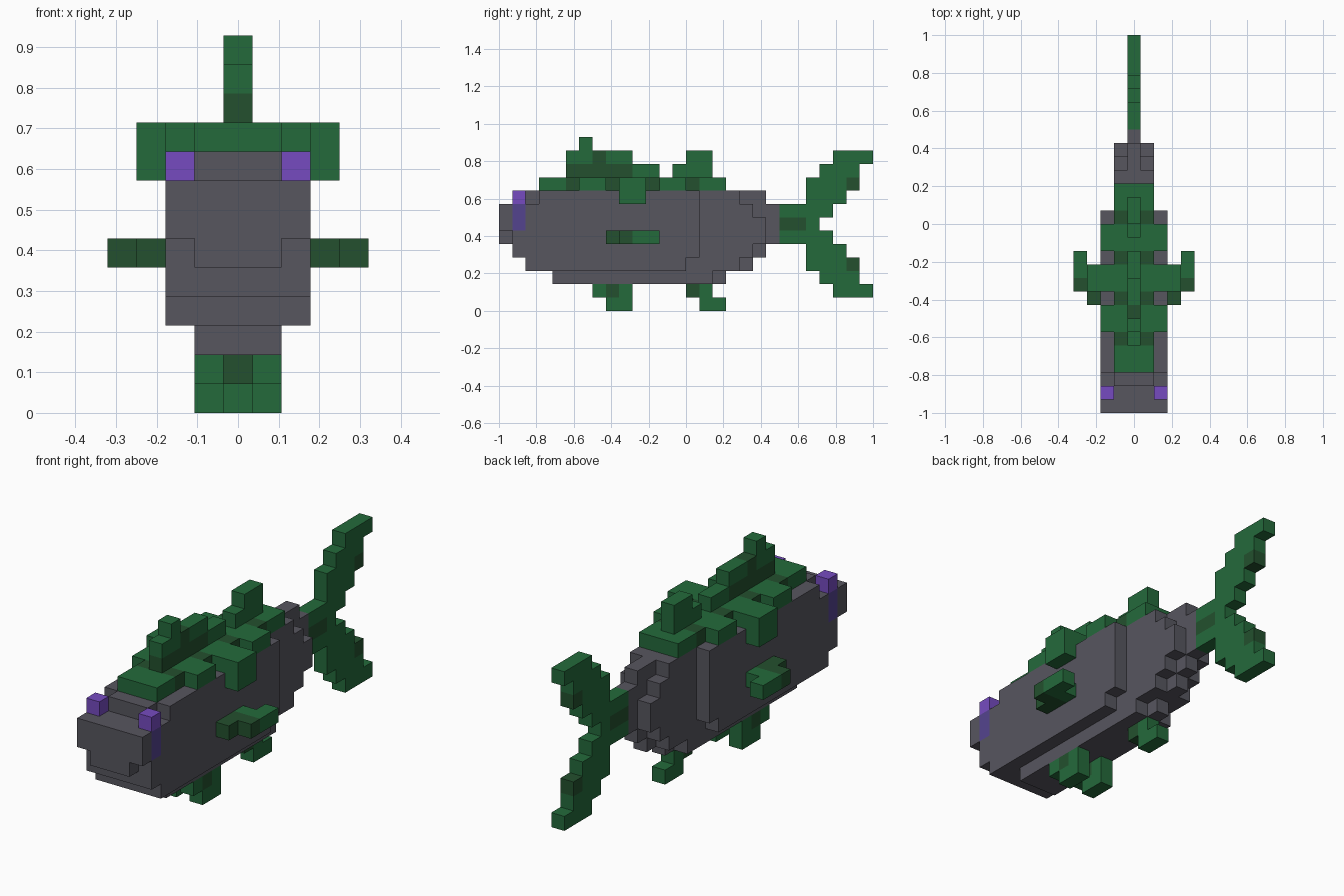
import bpy, bmesh
from mathutils import Vector

if "Cube" in bpy.data.objects:
    bpy.data.objects.remove(bpy.data.objects["Cube"], do_unlink=True)

U = 2 / 28  # size of one block


def linear(c):
    c /= 255
    return c / 12.92 if c <= 0.04045 else ((c + 0.055) / 1.055) ** 2.4


def material(name, r, g, b):
    m = bpy.data.materials.new(name)
    col = (linear(r), linear(g), linear(b), 1)
    m.diffuse_color = col
    m.use_nodes = True
    bsdf = m.node_tree.nodes["Principled BSDF"]
    bsdf.inputs["Base Color"].default_value = col
    bsdf.inputs["Roughness"].default_value = 0.9
    return m


GREY = material("slate grey", 87, 86, 95)
GREEN = material("leaf green", 36, 106, 59)
DARK = material("dark green", 35, 80, 46)
PURPLE = material("purple", 118, 75, 192)
VIOLET = material("dark violet", 84, 68, 143)


def box(x, y, z):
    """Block cells in inclusive ranges: x from the middle, y from the nose, z from the floor."""
    return {(i, j, k) for i in range(x[0], x[1] + 1)
            for j in range(y[0], y[1] + 1) for k in range(z[0], z[1] + 1)}


def rows(w, table):
    """Rows of half-width w, given as {z: (first y, last y)}."""
    return set().union(*(box((-w, w), y, (k, k)) for k, y in table.items()))


def both(cells):
    return cells | {(-i, j, k) for i, j, k in cells}


parts = []  # name, cells, base material, accent material, accent cells


def part(name, cells, base, accent=None, accent_cells=()):
    parts.append((name, cells, base, accent, set(accent_cells)))


# Eyes: lit upper block over a darker lower strip
eyes = {"left_eye": box((2, 2), (1, 1), (6, 8)), "right_eye": box((-2, -2), (1, 1), (6, 8))}
for name, cells in eyes.items():
    part(name, cells, PURPLE, VIOLET, {c for c in cells if c[2] < 8})

# Body: wide flanks, narrower core, one-block spine
body = rows(2, {3: (2, 13), 4: (1, 14), 5: (1, 14), 6: (0, 14), 7: (0, 14), 8: (3, 14)})
body |= rows(1, {2: (4, 15), 3: (2, 17), 4: (1, 18), 5: (0, 19), 6: (0, 19), 7: (0, 18), 8: (2, 17)})
body |= rows(0, {2: (4, 16), 3: (2, 18), 4: (1, 19), 5: (0, 20), 6: (0, 20), 7: (0, 20), 8: (2, 19)})
for cells in eyes.values():
    body -= cells
part("body", body, GREY)

# Back plate with side tabs and hanging flaps
plate = box((-1, 1), (3, 16), (9, 9))
plate |= both(box((2, 2), (6, 7), (9, 9)) | box((2, 2), (12, 13), (9, 9)))
plate |= both(box((2, 3), (9, 10), (9, 9)) | box((3, 3), (9, 10), (8, 8)))
part("back_plate", plate, GREEN, DARK, both({(1, j, 9) for j in (5, 8, 11, 14)}))

# Dorsal fins
part("front_dorsal_fin", rows(0, {10: (5, 11), 11: (5, 9), 12: (6, 6)}), GREEN,
     DARK, box((0, 0), (5, 9), (10, 10)) | {(0, 7, 11)})
part("rear_dorsal_fin", rows(0, {10: (13, 15), 11: (14, 15)}), GREEN)

# Paired fins
for side, s in (("left", 1), ("right", -1)):
    pect = box((3 * s, 3 * s), (8, 10), (5, 5)) | box((4 * s, 4 * s), (9, 11), (5, 5))
    part(side + "_pectoral_fin", pect, GREEN, DARK, {c for c in pect if c[1] < 10})
    pelvic = box((s, s), (7, 9), (1, 1)) | box((s, s), (8, 9), (0, 0))
    part(side + "_pelvic_fin", pelvic, GREEN, DARK, {(s, 8, 1)})

# Anal fin
part("anal_fin", rows(0, {1: (14, 15), 0: (15, 16)}), GREEN, DARK, {(0, 14, 1)})

# Forked tail, mirrored about its middle row
upper = {6: (21, 23), 7: (21, 24), 8: (23, 25), 9: (23, 26), 10: (24, 26), 11: (25, 27)}
tail = rows(0, upper) | rows(0, {12 - k: y for k, y in upper.items()})
part("tail_fin", tail, GREEN, DARK, {(0, 21, 6), (0, 22, 6), (0, 26, 9), (0, 26, 3)})

# Mesh the outer faces of every part
filled = set().union(*(p[1] for p in parts))
for name, cells, base, accent, accent_cells in parts:
    bm = bmesh.new()
    verts = {}

    def vert(p):
        key = tuple(round(2 * c) for c in p)
        if key not in verts:
            verts[key] = bm.verts.new((p[0] * U, p[1] * U - 1, p[2] * U))
        return verts[key]

    for cell in sorted(cells):
        centre = Vector((cell[0], cell[1] + 0.5, cell[2] + 0.5))
        for axis in range(3):
            for sign in (1, -1):
                n = [0, 0, 0]
                n[axis] = sign
                if tuple(a + b for a, b in zip(cell, n)) in filled:
                    continue
                n = Vector(n)
                a = Vector((0, 0, 0))
                a[(axis + 1) % 3] = 1
                b = n.cross(a)
                face = bm.faces.new([vert(centre + (n + a * p + b * q) / 2)
                                     for p, q in ((-1, -1), (1, -1), (1, 1), (-1, 1))])
                face.material_index = int(cell in accent_cells)
    mesh = bpy.data.meshes.new(name)
    bm.to_mesh(mesh)
    bm.free()
    mesh.materials.append(base)
    if accent:
        mesh.materials.append(accent)
    bpy.context.collection.objects.link(bpy.data.objects.new(name, mesh))
